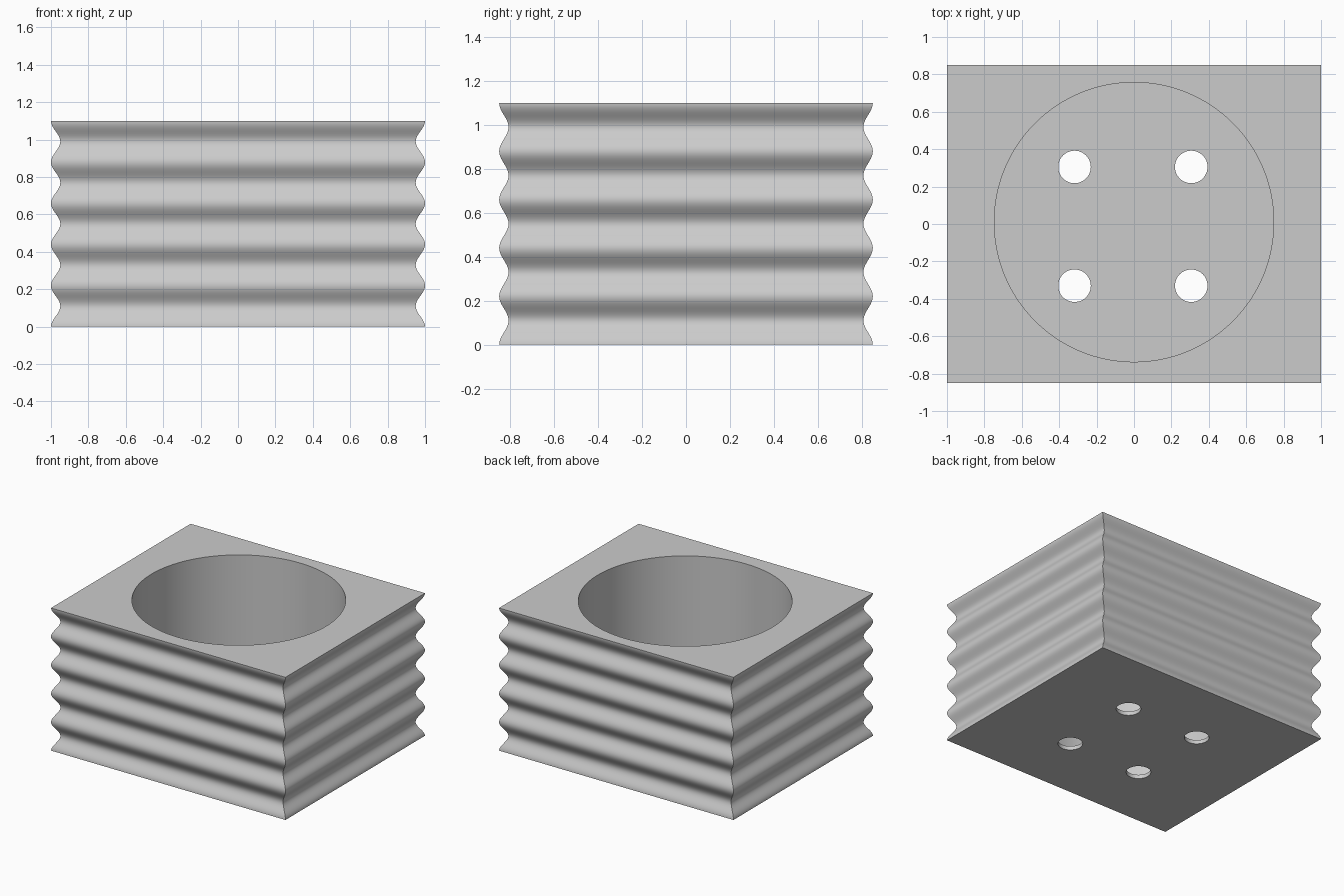
import bpy
import bmesh
import math

if "Cube" in bpy.data.objects:
    bpy.data.objects.remove(bpy.data.objects["Cube"], do_unlink=True)

HALF_X, HALF_Y, HEIGHT = 1.0, 0.85, 1.1
RIBS, STEPS = 5, 20
FLOOR = 0.03

grey = bpy.data.materials.new("plain grey")
grey.use_nodes = True
color = (0.6, 0.6, 0.6, 1)
grey.diffuse_color = color
grey.node_tree.nodes["Principled BSDF"].inputs["Base Color"].default_value = color


def add_object(name, bm):
    bmesh.ops.recalc_face_normals(bm, faces=bm.faces)
    mesh = bpy.data.meshes.new(name)
    bm.to_mesh(mesh)
    bm.free()
    mesh.materials.append(grey)
    obj = bpy.data.objects.new(name, mesh)
    bpy.context.collection.objects.link(obj)
    return obj


# Rectangular block whose sides swell and narrow in a wave up the height
bm = bmesh.new()
rings = []
for i in range(RIBS * STEPS + 1):
    scale = 0.975 + 0.025 * math.cos(2 * math.pi * i / STEPS)
    z = HEIGHT * i / (RIBS * STEPS)
    rings.append([bm.verts.new((sx * HALF_X * scale, sy * HALF_Y * scale, z))
                  for sx, sy in ((-1, -1), (1, -1), (1, 1), (-1, 1))])
for low, high in zip(rings, rings[1:]):
    for k in range(4):
        n = (k + 1) % 4
        bm.faces.new((low[k], low[n], high[n], high[k]))
bm.faces.new(rings[0][::-1])
bm.faces.new(rings[-1])
pot = add_object("ribbed_pot", bm)


def drill(name, x, y, radius, bottom, top, sides):
    """Cut an upright round hole into the pot."""
    bm = bmesh.new()
    bmesh.ops.create_cone(bm, cap_ends=True, segments=sides, radius1=radius,
                          radius2=radius, depth=top - bottom)
    bmesh.ops.translate(bm, verts=bm.verts, vec=(x, y, (top + bottom) / 2))
    cutter = add_object(name, bm)
    cutter.hide_render = True
    mod = pot.modifiers.new(name, "BOOLEAN")
    mod.operation = "DIFFERENCE"
    mod.solver = "EXACT"
    mod.object = cutter
    bpy.ops.object.modifier_apply(modifier=mod.name)
    bpy.data.objects.remove(cutter, do_unlink=True)


bpy.context.view_layer.objects.active = pot
pot.select_set(True)

# Round planting cavity, then four drain holes through its floor
drill("cavity_cutter", 0, 0.01, 0.747, FLOOR, HEIGHT + 0.2, 128)
for x in (-0.318, 0.306):
    for y in (-0.33, 0.305):
        drill("drain_cutter", x, y, 0.087, -0.2, FLOOR + 0.2, 48)

bpy.ops.object.shade_smooth_by_angle(angle=math.radians(30))
